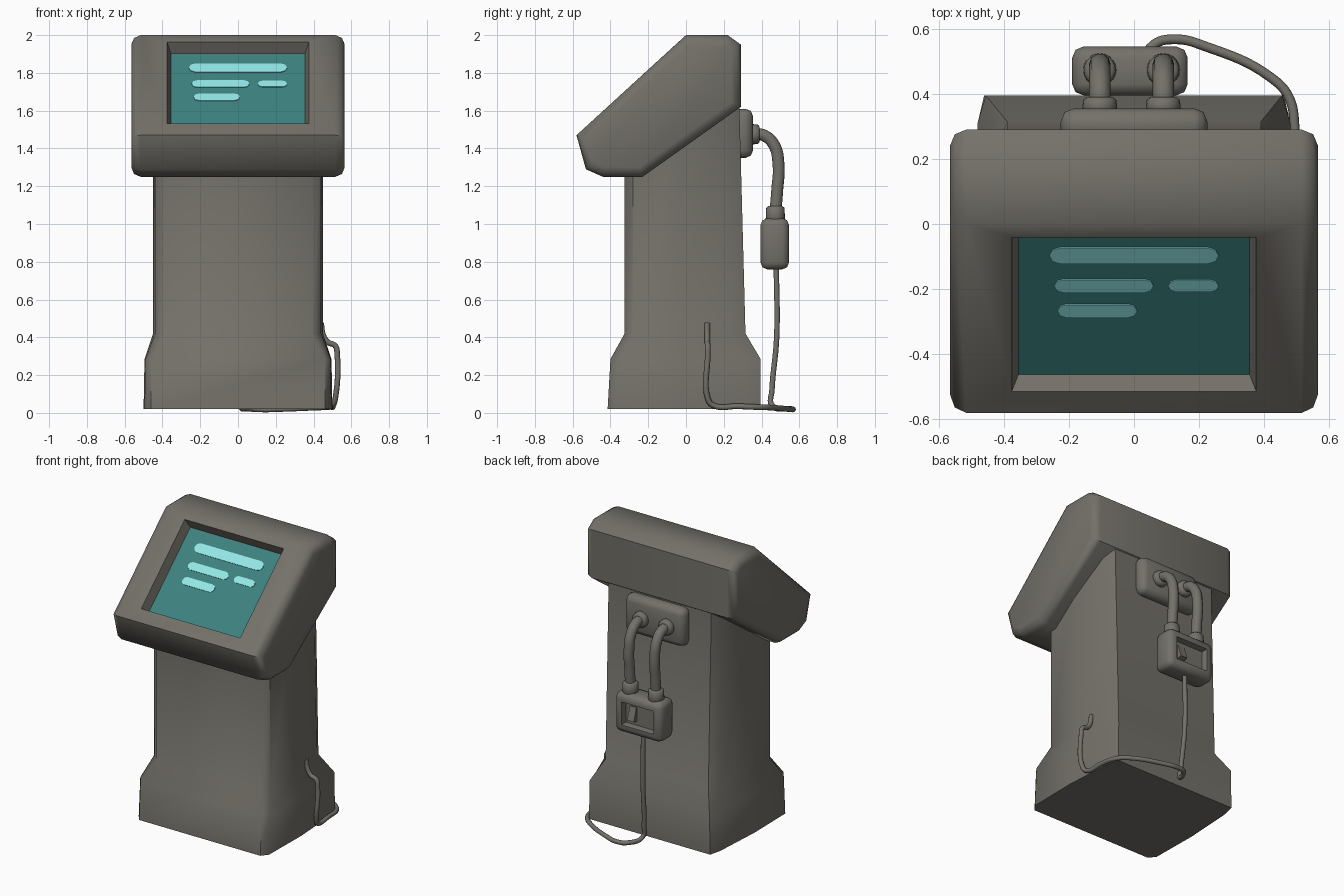
import bpy, bmesh, math
from mathutils import Vector, Matrix

if "Cube" in bpy.data.objects:
    bpy.data.objects.remove(bpy.data.objects["Cube"])


def material(name, rgb):
    m = bpy.data.materials.new(name)
    m.diffuse_color = (*rgb, 1)
    m.use_nodes = True
    m.node_tree.nodes["Principled BSDF"].inputs["Base Color"].default_value = m.diffuse_color
    return m


GREY = material("warm grey casing", (0.175, 0.165, 0.143))
TEAL = material("teal screen", (0.046, 0.225, 0.212))
CYAN = material("pale cyan", (0.30, 0.82, 0.82))


def smooth(ob, angle):
    bpy.ops.object.select_all(action='DESELECT')
    ob.select_set(True)
    bpy.context.view_layer.objects.active = ob
    bpy.ops.object.shade_smooth_by_angle(angle=math.radians(angle))


def finish(name, bm, mats, angle=50):
    bmesh.ops.recalc_face_normals(bm, faces=bm.faces)
    me = bpy.data.meshes.new(name)
    bm.to_mesh(me)
    bm.free()
    ob = bpy.data.objects.new(name, me)
    bpy.context.collection.objects.link(ob)
    for m in mats:
        me.materials.append(m)
    smooth(ob, angle)
    return ob


def loft(bm, rings):
    rows = [[bm.verts.new(p) for p in r] for r in rings]
    n = len(rows[0])
    for a, b in zip(rows, rows[1:]):
        for i in range(n):
            j = (i + 1) % n
            bm.faces.new((a[i], a[j], b[j], b[i]))
    ends = [bm.faces.new(rows[0]), bm.faces.new(rows[-1])]
    bmesh.ops.recalc_face_normals(bm, faces=bm.faces)
    return ends


def chamfer_box(lo, hi, offset, segments=2):
    bm = bmesh.new()
    lo, hi = Vector(lo), Vector(hi)
    bmesh.ops.create_cube(bm, size=1, matrix=Matrix.Translation((lo + hi) / 2)
                          @ Matrix.Diagonal((*(hi - lo), 1)))
    bmesh.ops.bevel(bm, geom=bm.edges[:], offset=offset, segments=segments,
                    profile=0.5, affect='EDGES')
    return bm


def collar(name, centre, r1, r2, length, rot):
    bm = bmesh.new()
    bmesh.ops.create_cone(bm, cap_ends=True, segments=20, radius1=r1, radius2=r2,
                          depth=length, matrix=Matrix.Translation(centre) @ rot)
    rim = [e for e in bm.edges if e.calc_face_angle(0) > 1]
    bmesh.ops.bevel(bm, geom=rim, offset=0.01, segments=1, affect='EDGES')
    finish(name, bm, [GREY])


def tube(name, points, radius):
    cu = bpy.data.curves.new(name, 'CURVE')
    cu.dimensions = '3D'
    cu.bevel_depth = radius
    cu.bevel_resolution = 3
    cu.resolution_u = 8
    cu.use_fill_caps = True
    sp = cu.splines.new('BEZIER')
    sp.bezier_points.add(len(points) - 1)
    for bp, p in zip(sp.bezier_points, points):
        bp.co = p
        bp.handle_left_type = bp.handle_right_type = 'AUTO'
    cu.materials.append(GREY)
    ob = bpy.data.objects.new(name, cu)
    bpy.context.collection.objects.link(ob)
    bpy.ops.object.select_all(action='DESELECT')
    ob.select_set(True)
    bpy.context.view_layer.objects.active = ob
    bpy.ops.object.convert(target='MESH')
    smooth(bpy.context.object, 60)


def slant(x, s, h):
    """Point on the sloping console face: s runs up it, h is height above it."""
    return Vector((x, -0.58 + 0.738 * s - 0.675 * h, 1.47 + 0.675 * s + 0.738 * h))


# Pedestal: flared base and column, one loft of mirrored outlines
def outline(half, z):
    pts = half + [(-x, y) for x, y in reversed(half)]
    return [(x, y, z(y)) for x, y in pts]


foot = [(0.46, -0.415), (0.495, -0.37), (0.50, -0.03), (0.48, 0.31), (0.46, 0.395)]
foot_top = [(0.46, -0.40), (0.49, -0.36), (0.495, -0.03), (0.48, 0.31), (0.455, 0.395)]
waist = [(0.39, -0.325), (0.44, -0.28), (0.45, -0.05), (0.43, 0.24), (0.39, 0.315)]
neck = [(0.39, -0.325), (0.44, -0.28), (0.45, -0.05), (0.43, 0.21), (0.39, 0.282)]
bm = bmesh.new()
loft(bm, [outline(foot, lambda y: 0.02), outline(foot_top, lambda y: 0.285),
          outline(waist, lambda y: 0.42), outline(neck, lambda y: 1.5 + 0.5 * y)])
finish("pedestal", bm, [GREY], 45)

# Console head: side profile extruded across x, chamfered ends, recessed screen
profile = [(-0.58, 1.47), (0.0, 2.0), (0.22, 2.0), (0.29, 1.95), (0.29, 1.62),
           (-0.23, 1.25), (-0.44, 1.25), (-0.53, 1.29)]
bm = bmesh.new()
caps = loft(bm, [[(x, y, z) for y, z in profile] for x in (-0.565, 0.565)])
bmesh.ops.bevel(bm, geom=list({e for f in caps for e in f.edges}), offset=0.05,
                segments=2, profile=0.5, affect='EDGES')
bm.normal_update()
up = Vector((0, -0.675, 0.738))
face = max((f for f in bm.faces if f.normal.dot(up) > 0.98), key=lambda f: f.calc_area())
for x, s0, s1, h in ((0.375, 0.09, 0.73, 0), (0.355, 0.10, 0.712, -0.065)):
    bmesh.ops.inset_individual(bm, faces=[face], thickness=0.02)
    mid = face.calc_center_median()
    for v in face.verts:
        v.co = slant(math.copysign(x, v.co.x), s1 if v.co.z > mid.z else s0, h)
face.material_index = 1
finish("console_head", bm, [GREY, TEAL])

# Screen readout bars: thin plates with rounded ends
for i, (x0, x1, s, t) in enumerate(((-0.26, 0.26, 0.597, 0.066), (-0.245, 0.06, 0.471, 0.054),
                                    (0.105, 0.26, 0.471, 0.048), (-0.235, 0.01, 0.367, 0.054))):
    r = t / 2
    ends = [(x1 - r, 90), (x0 + r, 270)]
    ring = [(cx + r * math.sin(math.radians(a - 90 + 90 - k)), s + r * math.cos(math.radians(a - k)))
            for cx, a in ends for k in (90, 45, 0, -45, -90)]
    bm = bmesh.new()
    loft(bm, [[slant(x, q, h) for x, q in ring] for h in (-0.066, -0.061)])
    finish(f"screen_bar_{i + 1}", bm, [CYAN], 30)

# Socket plate on the back
finish("socket_plate", chamfer_box((-0.225, 0.25, 1.35), (0.225, 0.355, 1.61), 0.04), [GREY])

# Control box hanging on the hoses, with a recess and a wedge switch
bm = chamfer_box((-0.19, 0.395, 0.76), (0.165, 0.545, 1.03), 0.035)
bm.normal_update()
face = max((f for f in bm.faces if f.normal.y > 0.9), key=lambda f: f.calc_area())
bmesh.ops.inset_individual(bm, faces=[face], thickness=0.03)
bmesh.ops.inset_individual(bm, faces=[face], thickness=0.008, depth=-0.04)
finish("control_box", bm, [GREY])
bm = bmesh.new()
loft(bm, [[(x, 0.50, 0.845), (x, 0.538, 0.855), (x, 0.51, 0.945), (x, 0.50, 0.945)]
          for x in (0.02, 0.07)])
finish("wedge_switch", bm, [GREY], 30)

# Two hoses with collars at both ends
ROT = Matrix.Rotation(-math.pi / 2, 4, 'X')
for side, x in (("left", -0.105), ("right", 0.09)):
    collar(f"socket_collar_{side}", (x, 0.365, 1.475), 0.055, 0.05, 0.05, ROT)
    collar(f"box_collar_{side}", (x, 0.473, 1.05), 0.052, 0.048, 0.09, Matrix())
    tube(f"hose_{side}", [(x, 0.35, 1.475), (x, 0.41, 1.47), (x, 0.465, 1.42),
                          (x, 0.49, 1.31), (x, 0.483, 1.18), (x, 0.473, 1.06)], 0.033)

# Thin cable: down from the box, round the floor, up into the side of the base
tube("floor_cable", [(-0.01, 0.478, 0.78), (-0.01, 0.48, 0.40), (0.0, 0.455, 0.12),
                     (0.01, 0.455, 0.04), (0.06, 0.55, 0.022), (0.13, 0.567, 0.018),
                     (0.22, 0.545, 0.02), (0.42, 0.45, 0.028), (0.475, 0.39, 0.03),
                     (0.495, 0.28, 0.035), (0.505, 0.14, 0.042), (0.515, 0.116, 0.075),
                     (0.525, 0.115, 0.31), (0.515, 0.115, 0.355), (0.475, 0.113, 0.375),
                     (0.452, 0.112, 0.41), (0.44, 0.112, 0.475)], 0.015)
